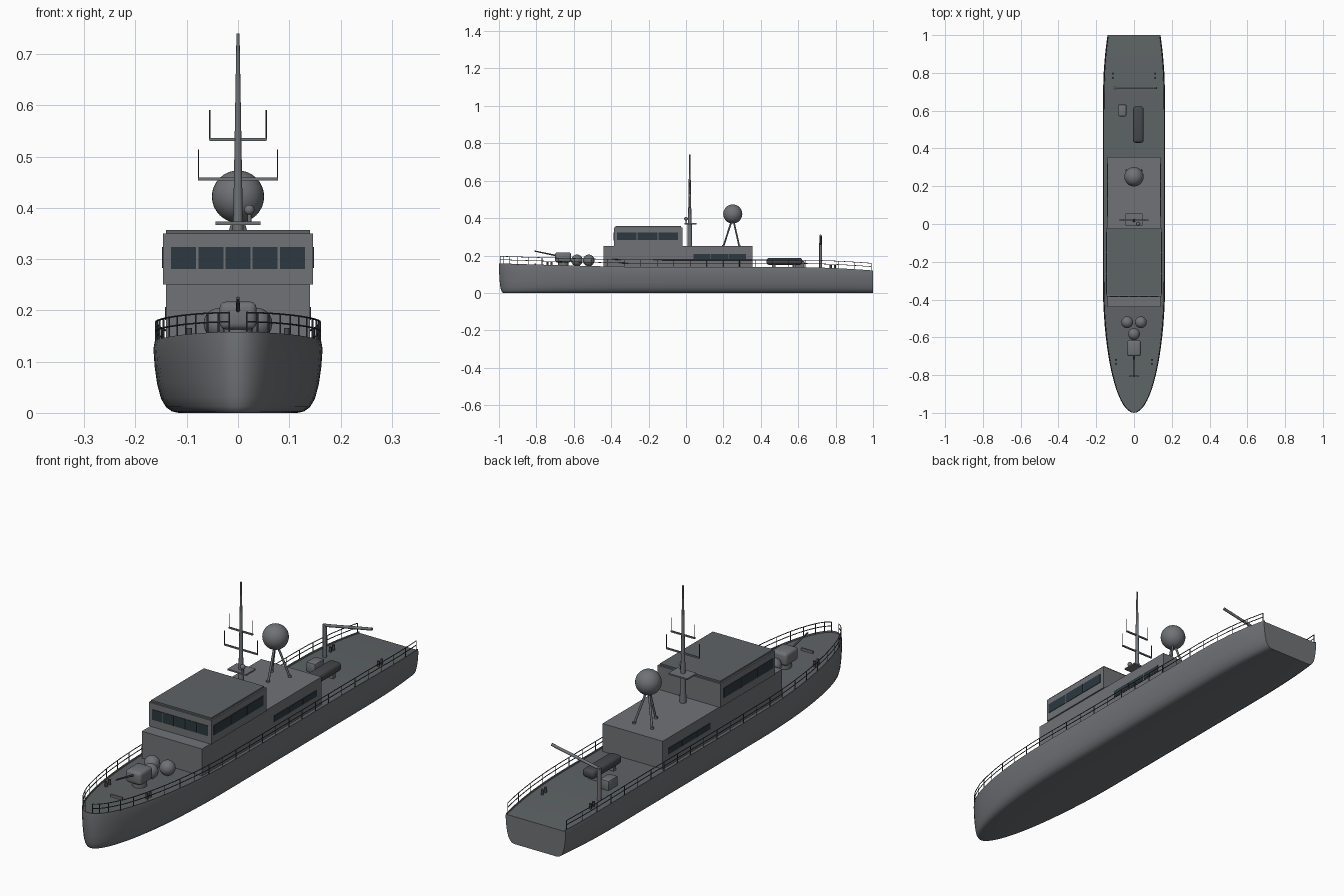
import bpy, bmesh, math
from mathutils import Vector

if "Cube" in bpy.data.objects:
    bpy.data.objects.remove(bpy.data.objects["Cube"])


def mat(name, rgb):
    m = bpy.data.materials.new(name)
    m.diffuse_color = (*rgb, 1)
    m.use_nodes = True
    m.node_tree.nodes["Principled BSDF"].inputs["Base Color"].default_value = m.diffuse_color
    return m


GREY = mat("ship_grey", (0.16, 0.17, 0.18))
DECK = mat("deck_grey", (0.11, 0.125, 0.13))
DARK = mat("dark_grey", (0.06, 0.065, 0.07))
GLASS = mat("window_glass", (0.025, 0.04, 0.05))


def finish(name, bm, m, smooth=None):
    bmesh.ops.recalc_face_normals(bm, faces=bm.faces)
    me = bpy.data.meshes.new(name)
    bm.to_mesh(me)
    bm.free()
    ob = bpy.data.objects.new(name, me)
    bpy.context.collection.objects.link(ob)
    me.materials.append(m)
    if smooth:
        bpy.context.view_layer.objects.active = ob
        bpy.ops.object.select_all(action='DESELECT')
        ob.select_set(True)
        bpy.ops.object.shade_smooth_by_angle(angle=math.radians(smooth))
    return ob


def box(name, x, y, z, m=GREY, bevel=0, segs=3):
    bm = bmesh.new()
    bmesh.ops.create_cube(bm, size=1)
    for v in bm.verts:
        for i, (a, b) in enumerate((x, y, z)):
            v.co[i] = (a + b) / 2 + v.co[i] * (b - a)
    if bevel:
        bmesh.ops.bevel(bm, geom=bm.edges[:], offset=bevel, segments=segs, profile=0.5, affect='EDGES')
    return finish(name, bm, m, 35 if bevel else None)


def rod(name, a, b, r1, r2=None, m=GREY, sides=12):
    a, b = Vector(a), Vector(b)
    bm = bmesh.new()
    bmesh.ops.create_cone(bm, cap_ends=True, segments=sides, radius1=r1,
                          radius2=r1 if r2 is None else r2, depth=(b - a).length)
    q = Vector((0, 0, 1)).rotation_difference(b - a)
    for v in bm.verts:
        v.co = q @ v.co + (a + b) / 2
    return finish(name, bm, m, 40)


def ball(name, c, r, m=GREY):
    bm = bmesh.new()
    bmesh.ops.create_uvsphere(bm, u_segments=32, v_segments=16, radius=r)
    bmesh.ops.translate(bm, verts=bm.verts, vec=c)
    return finish(name, bm, m, 60)


def half_width(y):
    if y < -0.3:
        return 0.165 * math.sqrt(max(0, 1 - ((-0.3 - y) / 0.7) ** 2))
    return 0.165 - (0.025 * ((y - 0.6) / 0.4) ** 2.5 if y > 0.6 else 0)


def sheer(y):
    if y < -0.2:
        return 0.138 + 0.02 * ((-0.2 - y) / 0.8) ** 1.3
    return 0.138 - (0.018 * ((y - 0.6) / 0.4) ** 1.7 if y > 0.6 else 0)


BOW = [-0.3 - 0.7 * math.cos(math.radians(a)) for a in range(0, 91, 5)]
STATIONS = BOW + [-0.1, 0.1, 0.3, 0.5, 0.6, 0.7, 0.8, 0.86, 0.91, 0.96, 1.0]

# Hull: section profile (width factor, height factor) lofted along the stations
SECTION = [(0.70, 0), (0.78, 0.02), (0.85, 0.08), (0.91, 0.2), (0.955, 0.4), (0.985, 0.65),
           (1.0, 0.9), (0.985, 1.0), (0.96, 1.0), (0.955, 0.96)]
bm = bmesh.new()
rings = []
for y in STATIONS:
    w, h = half_width(y), sheer(y)
    bow = max(0, (-0.3 - y) / 0.7) ** 2
    pts = [(f * w, y + (1 - f) * 0.08 * bow, g * h) for f, g in SECTION]
    rings.append([bm.verts.new(p) for p in pts] + [bm.verts.new((-p[0], p[1], p[2])) for p in reversed(pts)])
for r, s in zip(rings, rings[1:]):
    for i in range(len(r)):
        j = (i + 1) % len(r)
        bm.faces.new((r[i], r[j], s[j], s[i]))
bm.faces.new(rings[-1])
bmesh.ops.remove_doubles(bm, verts=bm.verts, dist=1e-5)
hull = finish("hull", bm, GREY, 35)
hull.data.materials.append(DECK)
for p in hull.data.polygons:
    if p.normal.z > 0.9 and abs(p.center.x) < 0.001:
        p.material_index = 1


# Guard rails: two rails and stanchions on each side, as bevelled curves
def tubes(name, paths, r, m):
    cu = bpy.data.curves.new(name, 'CURVE')
    cu.dimensions = '3D'
    cu.bevel_depth, cu.bevel_resolution, cu.use_fill_caps = r, 1, True
    for path in paths:
        s = cu.splines.new('POLY')
        s.points.add(len(path) - 1)
        for p, co in zip(s.points, path):
            p.co = (*co, 1)
    ob = bpy.data.objects.new(name, cu)
    bpy.context.collection.objects.link(ob)
    cu.materials.append(m)


def rail_point(y, dz, side):
    return (side * half_width(y) * 0.97, y + 0.004 * (y < -0.9), sheer(y) + dz)


RAIL_Y = [-0.3 - 0.7 * math.cos(math.radians(a)) for a in range(6, 91, 4)] + STATIONS[len(BOW):-1] + [0.99]
POST_Y = [-0.996, -0.98, -0.95, -0.9, -0.84] + [-0.77 + 0.088 * i for i in range(21)]
for side, label in ((-1, "left"), (1, "right")):
    paths = [[rail_point(y, dz, side) for y in RAIL_Y] for dz in (0.02, 0.038)]
    paths += [[rail_point(y, -0.005, side), rail_point(y, 0.038, side)] for y in POST_Y]
    tubes("guard_rail_" + label, paths, 0.0017, DARK)

# Superstructure
box("deckhouse", (-0.14, 0.14), (-0.44, 0.355), (0.125, 0.25))
box("bridge", (-0.146, 0.146), (-0.385, -0.02), (0.25, 0.35))
box("bridge_roof", (-0.14, 0.14), (-0.378, -0.027), (0.35, 0.357), DECK)

# Windows
for i in range(5):
    x = -0.106 + i * 0.053
    box("bridge_front_window", (x - 0.0245, x + 0.0245), (-0.387, -0.38), (0.281, 0.324), GLASS)
for s in (-1, 1):
    for i in range(3):
        y = -0.37 + i * 0.111
        box("bridge_side_window", sorted((s * 0.14, s * 0.148)), (y, y + 0.106), (0.283, 0.324), GLASS)
        y = 0.04 + i * 0.095
        box("deckhouse_side_window", sorted((s * 0.135, s * 0.142)), (y, y + 0.091), (0.181, 0.207), GLASS)

# Mast with platform, yards and whip aerials
MY = 0.02
rod("mast_base", (0, MY, 0.25), (0, MY, 0.37), 0.013, 0.011)
rod("mast", (0, MY, 0.37), (0, MY, 0.74), 0.0095, 0.003)
box("mast_platform", (-0.044, 0.044), (-0.008, 0.055), (0.367, 0.373))
rod("sensor_stand", (0.022, 0.0, 0.373), (0.022, 0.0, 0.39), 0.004)
ball("sensor_ball", (0.022, 0.0, 0.396), 0.01)
for z, w in ((0.456, 0.078), (0.533, 0.056)):
    box("mast_yard", (-w, w), (MY - 0.003, MY + 0.003), (z - 0.003, z + 0.003))
    for s in (-1, 1):
        rod("whip_aerial", (s * (w - 0.001), MY, z), (s * (w - 0.001), MY, z + 0.058), 0.0014, m=DARK, sides=6)

# Radome on a tripod
ball("radome", (0, 0.25, 0.422), 0.051)
for x, y in ((0, 0.2), (-0.042, 0.285), (0.042, 0.285)):
    rod("radome_leg", (x, y, 0.249), (x * 0.12, 0.25 + (y - 0.25) * 0.12, 0.385), 0.0045)
    rod("radome_foot", (x, y, 0.249), (x, y, 0.257), 0.007)

# Deck gun and round canisters
box("gun_house", (-0.036, 0.036), (-0.7, -0.615), (0.163, 0.217), GREY, 0.012)
rod("gun_pedestal", (0, -0.655, 0.135), (0, -0.655, 0.17), 0.028, sides=24)
rod("gun_barrel", (0, -0.695, 0.2), (0, -0.81, 0.224), 0.0042, 0.003, DARK)
for x, y in ((-0.036, -0.52), (0.036, -0.52), (0, -0.583)):
    ball("round_canister", (x, y, 0.174), 0.031)
box("foredeck_bar", (-0.027, 0.027), (-0.81, -0.803), (0.14, 0.156))

# Bollards
for s in (-1, 1):
    for bx, by in ((0.095, -0.73), (0.112, 0.785)):
        for d in (-0.011, 0.011):
            z = sheer(by) - 0.008
            rod("bollard", (s * bx, by + d, z), (s * bx, by + d, z + 0.024), 0.0055, m=DARK)

# Stern gear: raft, locker and crane
box("raft", (-0.006, 0.051), (0.43, 0.622), (0.15, 0.187), DARK, 0.014)
for y in (0.47, 0.58):
    box("raft_cradle", (0.002, 0.043), (y - 0.008, y + 0.008), (0.128, 0.155))
box("locker", (-0.083, -0.04), (0.57, 0.633), (0.125, 0.172), GREY, 0.006, 2)
rod("crane_post", (-0.1, 0.72, 0.125), (-0.1, 0.72, 0.268), 0.008)
rod("crane_arm", (-0.106, 0.72, 0.262), (0.12, 0.72, 0.306), 0.006)
